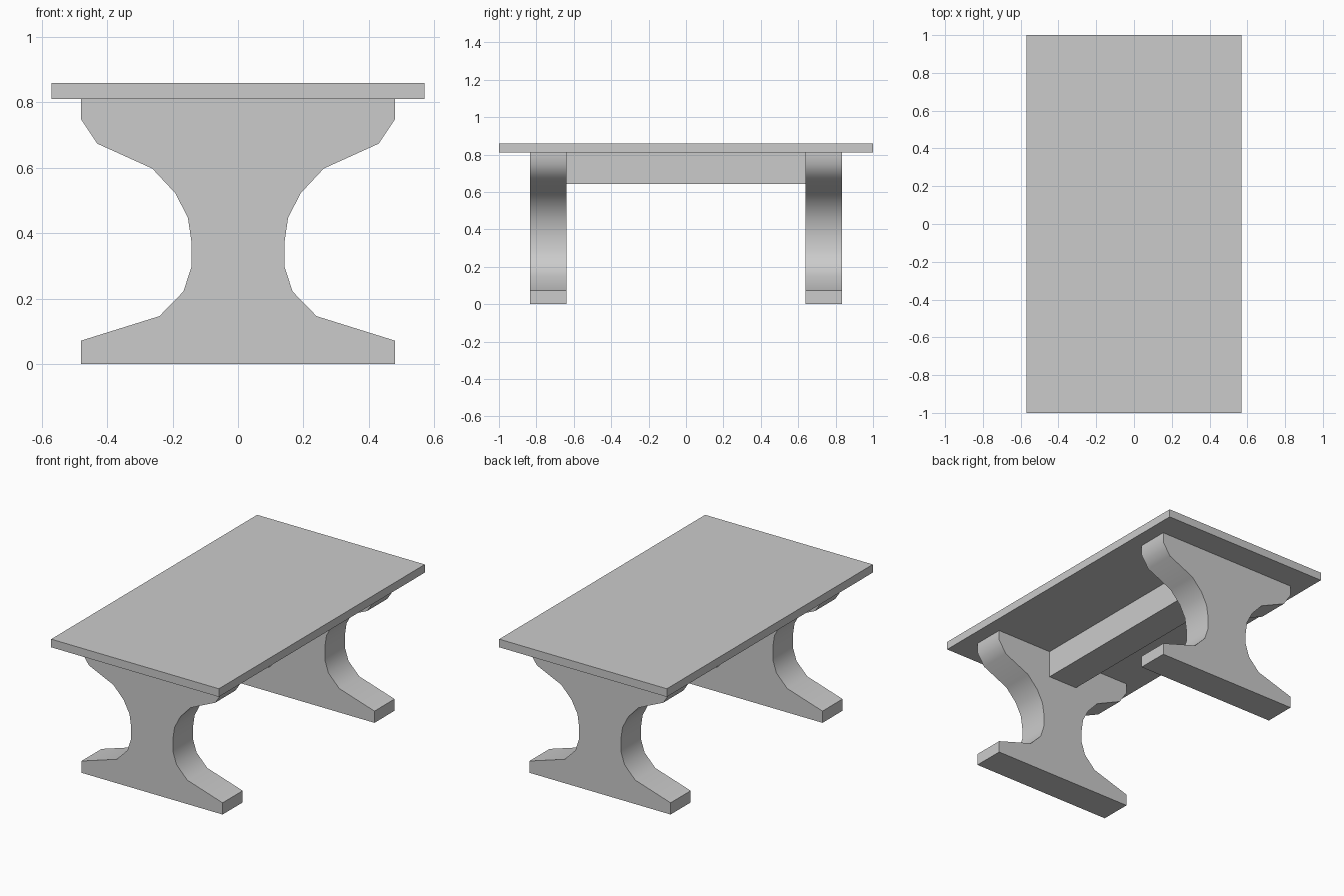
import bpy
import bmesh
import math

old = bpy.data.objects.get("Cube")
if old:
    bpy.data.objects.remove(old, do_unlink=True)

grey = bpy.data.materials.new("plain grey")
grey.use_nodes = True
colour = (0.6, 0.6, 0.6, 1)
grey.diffuse_color = colour
grey.node_tree.nodes["Principled BSDF"].inputs["Base Color"].default_value = colour

TOP_BASE, TOP_HEIGHT = 0.81, 0.86
LEG_INNER, LEG_OUTER = 0.64, 0.835


def extrude_profile(name, outline, y0, y1):
    """Closed (x, z) outline swept from y0 to y1."""
    bm = bmesh.new()
    face = bm.faces.new([bm.verts.new((x, y0, z)) for x, z in outline])
    swept = bmesh.ops.extrude_face_region(bm, geom=[face])
    moved = [v for v in swept["geom"] if isinstance(v, bmesh.types.BMVert)]
    bmesh.ops.translate(bm, vec=(0, y1 - y0, 0), verts=moved)
    bmesh.ops.recalc_face_normals(bm, faces=bm.faces)
    mesh = bpy.data.meshes.new(name)
    bm.to_mesh(mesh)
    bm.free()
    mesh.materials.append(grey)
    obj = bpy.data.objects.new(name, mesh)
    bpy.context.collection.objects.link(obj)
    return obj


def box(name, half_width, z0, z1, half_depth):
    w = half_width
    return extrude_profile(name, [(-w, z0), (w, z0), (w, z1), (-w, z1)],
                           -half_depth, half_depth)


# Tabletop and the beam joining the two legs under it
box("tabletop", 0.57, TOP_BASE, TOP_HEIGHT, 1.0)
box("under_beam", 0.10, 0.643, TOP_BASE, LEG_INNER)

# Pedestal legs: half outline mirrored across the middle
half = [(0.48, 0), (0.48, 0.072), (0.24, 0.147), (0.167, 0.222),
        (0.142, 0.298), (0.142, 0.372), (0.153, 0.448), (0.192, 0.523),
        (0.262, 0.598), (0.43, 0.674), (0.48, 0.749), (0.48, TOP_BASE)]
outline = half + [(-x, z) for x, z in reversed(half)]

for name, side in (("front_leg", -1), ("back_leg", 1)):
    leg = extrude_profile(name, outline, side * LEG_INNER, side * LEG_OUTER)
    bpy.ops.object.select_all(action="DESELECT")
    leg.select_set(True)
    bpy.context.view_layer.objects.active = leg
    bpy.ops.object.shade_smooth_by_angle(angle=math.radians(40))
